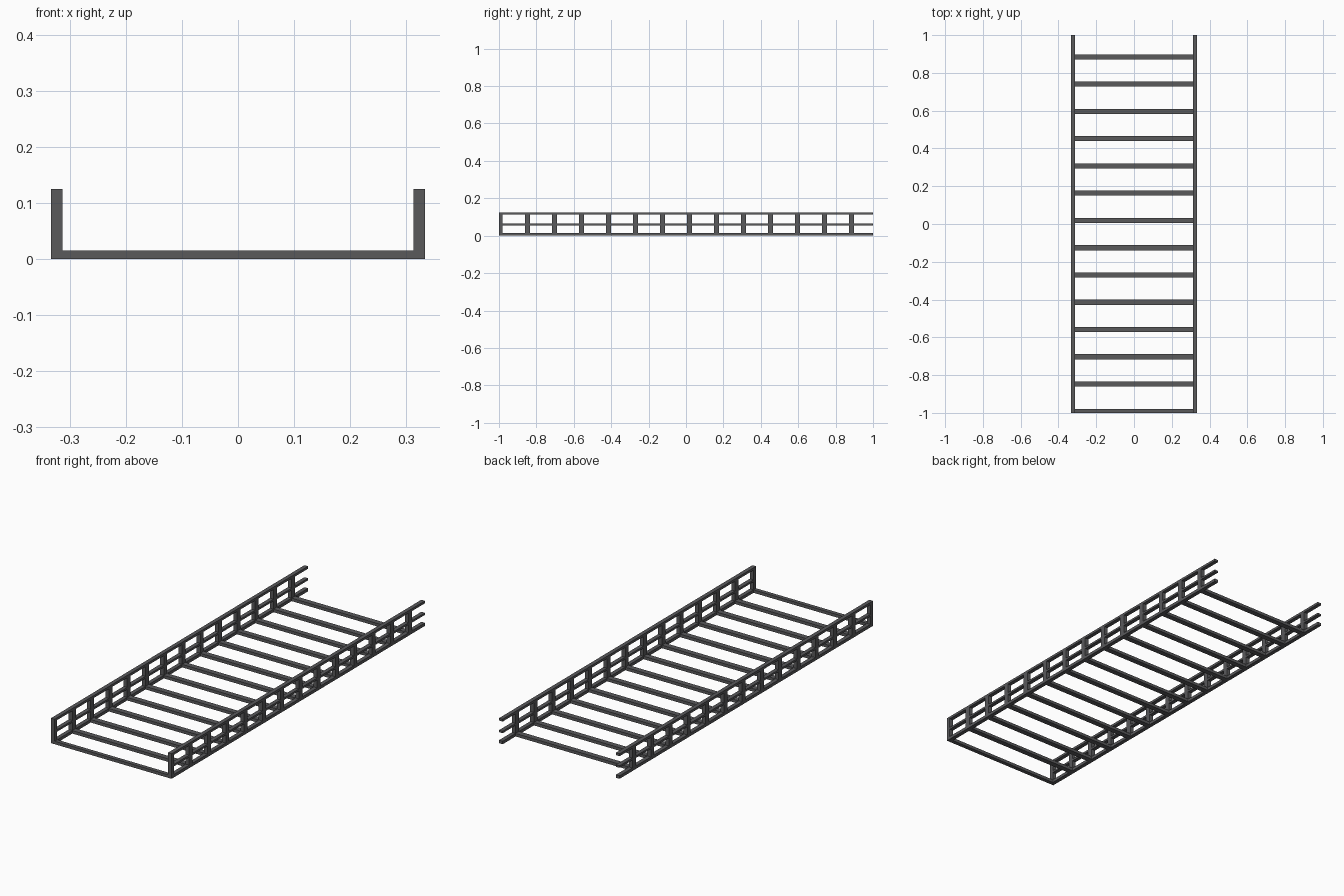
import bpy, bmesh
from mathutils import Matrix, Vector

if "Cube" in bpy.data.objects:
    bpy.data.objects.remove(bpy.data.objects["Cube"])

mat = bpy.data.materials.new("dark_steel")
mat.diffuse_color = (0.1, 0.1, 0.105, 1)
mat.use_nodes = True
mat.node_tree.nodes["Principled BSDF"].inputs["Base Color"].default_value = mat.diffuse_color

W, H, T = 0.333, 0.125, 0.02      # half width, height, wall thickness
PITCH, FIRST = 0.1443, -0.847     # spacing of the repeated ribs


def box(name, x, y, z):
    """Box from (min, max) ranges."""
    bm = bmesh.new()
    bmesh.ops.create_cube(bm, size=1)
    size = Vector((x[1] - x[0], y[1] - y[0], z[1] - z[0]))
    mid = Vector((sum(x) / 2, sum(y) / 2, sum(z) / 2))
    bmesh.ops.transform(bm, matrix=Matrix.Translation(mid) @ Matrix.Diagonal(size.to_4d()), verts=bm.verts)
    me = bpy.data.meshes.new(name)
    bm.to_mesh(me)
    bm.free()
    me.materials.append(mat)
    ob = bpy.data.objects.new(name, me)
    bpy.context.collection.objects.link(ob)
    return ob


def mirrored(ob):
    m = ob.modifiers.new("both_sides", 'MIRROR')
    m.use_axis[0] = True


# long side rails: bottom, middle, top
for name, z in (("bottom_rail", (0, 0.015)), ("middle_rail", (0.055, 0.065)), ("top_rail", (H - 0.012, H))):
    mirrored(box(name, (W - T, W), (-1, 1), z))

# ribs: one at the closed front end, then thirteen along the tray
ribs = [(-1, -0.98)] + [(FIRST + i * PITCH - 0.0135, FIRST + i * PITCH + 0.0135) for i in range(13)]
for y in ribs:
    mirrored(box("side_post", (W - T, W), y, (0, H)))
    box("floor_rung", (-W + T, W - T), y, (0, 0.015))
